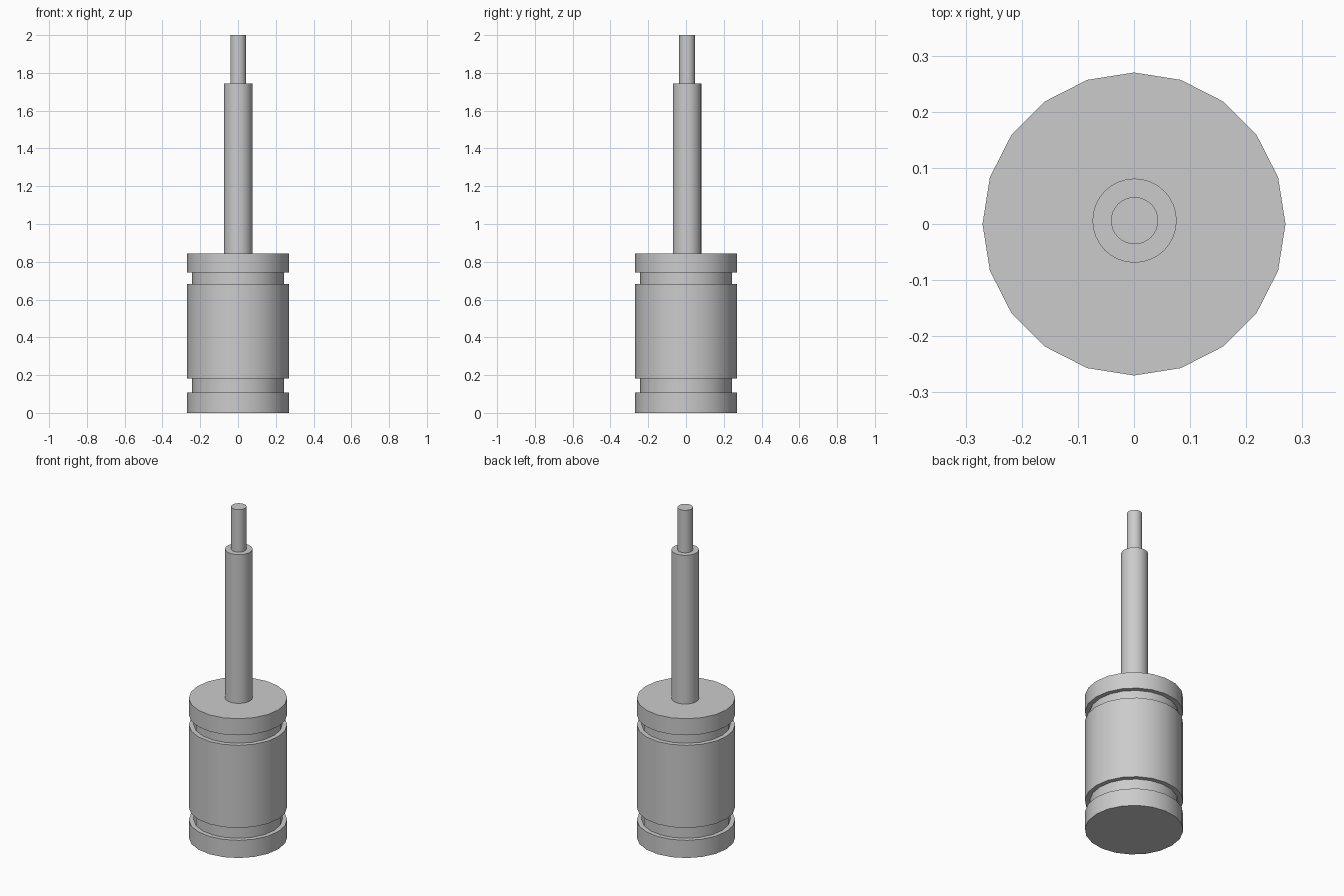
import bpy, bmesh
from math import cos, sin, tau

if "Cube" in bpy.data.objects:
    bpy.data.objects.remove(bpy.data.objects["Cube"])


def turned(name, profile, sides, center=(0, 0)):
    """Solid of revolution from (radius, z) points, capped at both ends."""
    bm = bmesh.new()
    rings = []
    for r, z in profile:
        rings.append([bm.verts.new((center[0] + r * cos(tau * i / sides),
                                    center[1] + r * sin(tau * i / sides), z))
                      for i in range(sides)])
    for low, high in zip(rings, rings[1:]):
        for i in range(sides):
            j = (i + 1) % sides
            bm.faces.new((low[i], low[j], high[j], high[i]))
    bm.faces.new(rings[0][::-1])
    bm.faces.new(rings[-1])
    mesh = bpy.data.meshes.new(name)
    bm.to_mesh(mesh)
    bm.free()
    obj = bpy.data.objects.new(name, mesh)
    bpy.context.collection.objects.link(obj)
    bpy.ops.object.select_all(action='DESELECT')
    obj.select_set(True)
    bpy.context.view_layer.objects.active = obj
    bpy.ops.object.shade_smooth_by_angle()
    return obj


# Grooved cylinder body, 20 sides
R, G = 0.27, 0.243
turned("cylinder_body", [(R, 0), (R, 0.107), (G, 0.107), (G, 0.182),
                         (R, 0.182), (R, 0.682), (G, 0.682), (G, 0.743),
                         (R, 0.743), (R, 0.843)], 20)

# Piston rod and its thinner tip, very slightly off the body axis
AXIS = (0.001, 0.006)
turned("piston_rod", [(0.075, 0.843), (0.075, 1.743)], 32, AXIS)
turned("rod_tip", [(0.042, 1.743), (0.042, 2.0)], 32, AXIS)
